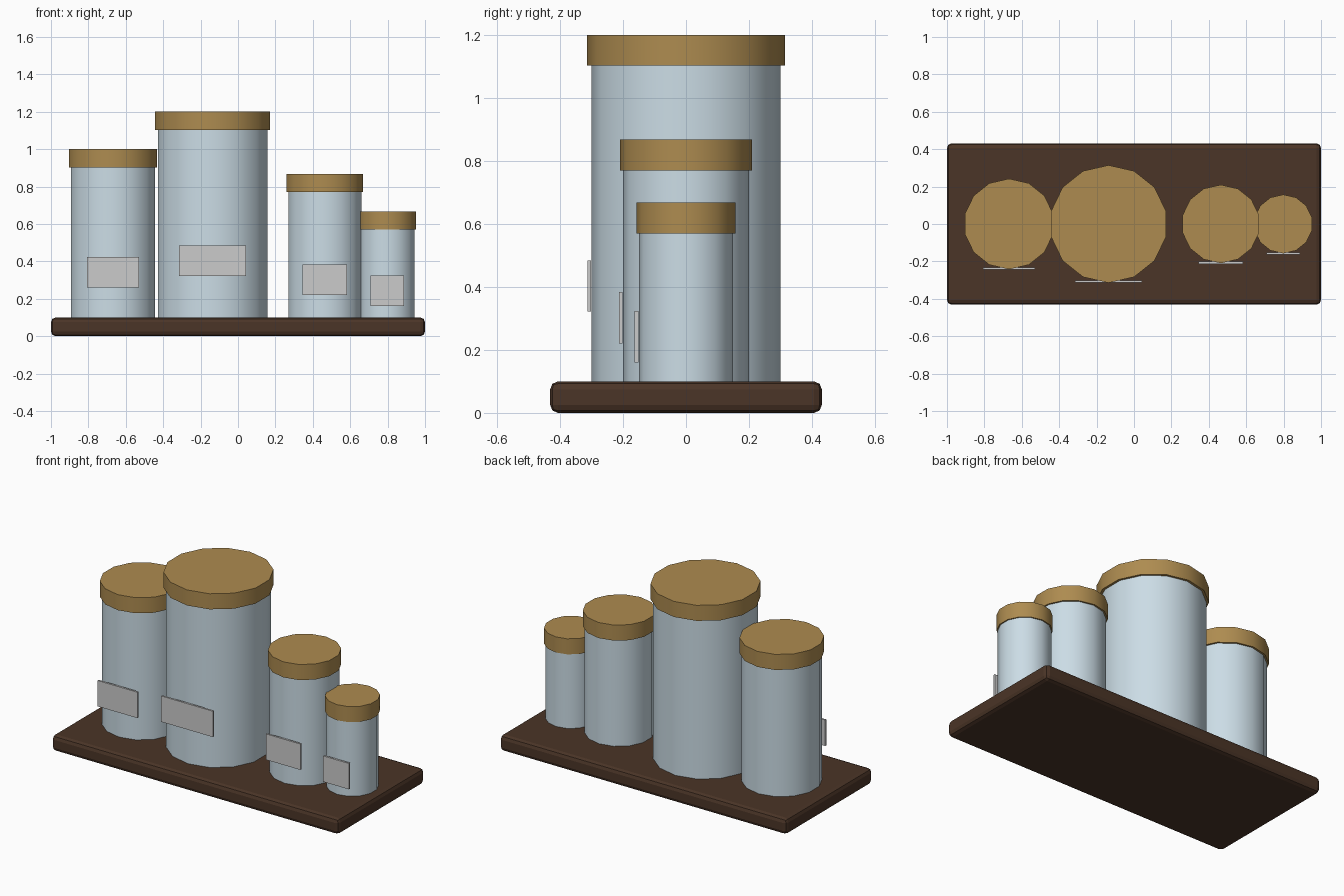
import bpy
from math import radians

if "Cube" in bpy.data.objects:
    bpy.data.objects.remove(bpy.data.objects["Cube"])


def material(name, rgb):
    m = bpy.data.materials.new(name)
    m.diffuse_color = (*rgb, 1)
    m.use_nodes = True
    m.node_tree.nodes["Principled BSDF"].inputs["Base Color"].default_value = m.diffuse_color
    return m


WOOD = material("dark_wood", (0.07, 0.035, 0.02))
GLASS = material("pale_glass", (0.6, 0.72, 0.79))
CORK = material("cork", (0.42, 0.26, 0.08))


def box(name, size, centre, mat=None):
    bpy.ops.mesh.primitive_cube_add(size=1, location=centre)
    ob = bpy.context.object
    ob.name = name
    ob.scale = size
    bpy.ops.object.transform_apply(location=False, rotation=False, scale=True)
    if mat:
        ob.data.materials.append(mat)
    return ob


def cylinder(name, x, radius, z0, z1, mat):
    bpy.ops.mesh.primitive_cylinder_add(vertices=14, radius=radius, depth=z1 - z0,
                                        location=(x, 0, (z0 + z1) / 2))
    ob = bpy.context.object
    ob.name = name
    ob.data.materials.append(mat)
    bpy.ops.object.shade_smooth_by_angle(angle=radians(35))
    return ob


# Tray with softened edges
tray = box("tray", (2, 0.863, 0.1), (0, 0, 0.05), WOOD)
bevel = tray.modifiers.new("edge_bevel", 'BEVEL')
bevel.width = 0.025
bevel.segments = 2

# Canisters: x position, radius, body height
TRAY_TOP, LID_HEIGHT = 0.1, 0.098
canisters = [(-0.668, 0.231, 0.803), (-0.136, 0.3, 1.003),
             (0.464, 0.2, 0.67), (0.798, 0.15, 0.47)]
for i, (x, r, h) in enumerate(canisters, 1):
    top = TRAY_TOP + h
    cylinder(f"canister_body_{i}", x, r, TRAY_TOP, top, GLASS)
    cylinder(f"canister_lid_{i}", x, r * 1.048, top, top + LID_HEIGHT, CORK)
    # Flat blank label just in front of the body
    box(f"canister_label_{i}", (r * 1.2, 0.012, 0.163),
        (x, -r - 0.0075, TRAY_TOP + 0.302 * h))
